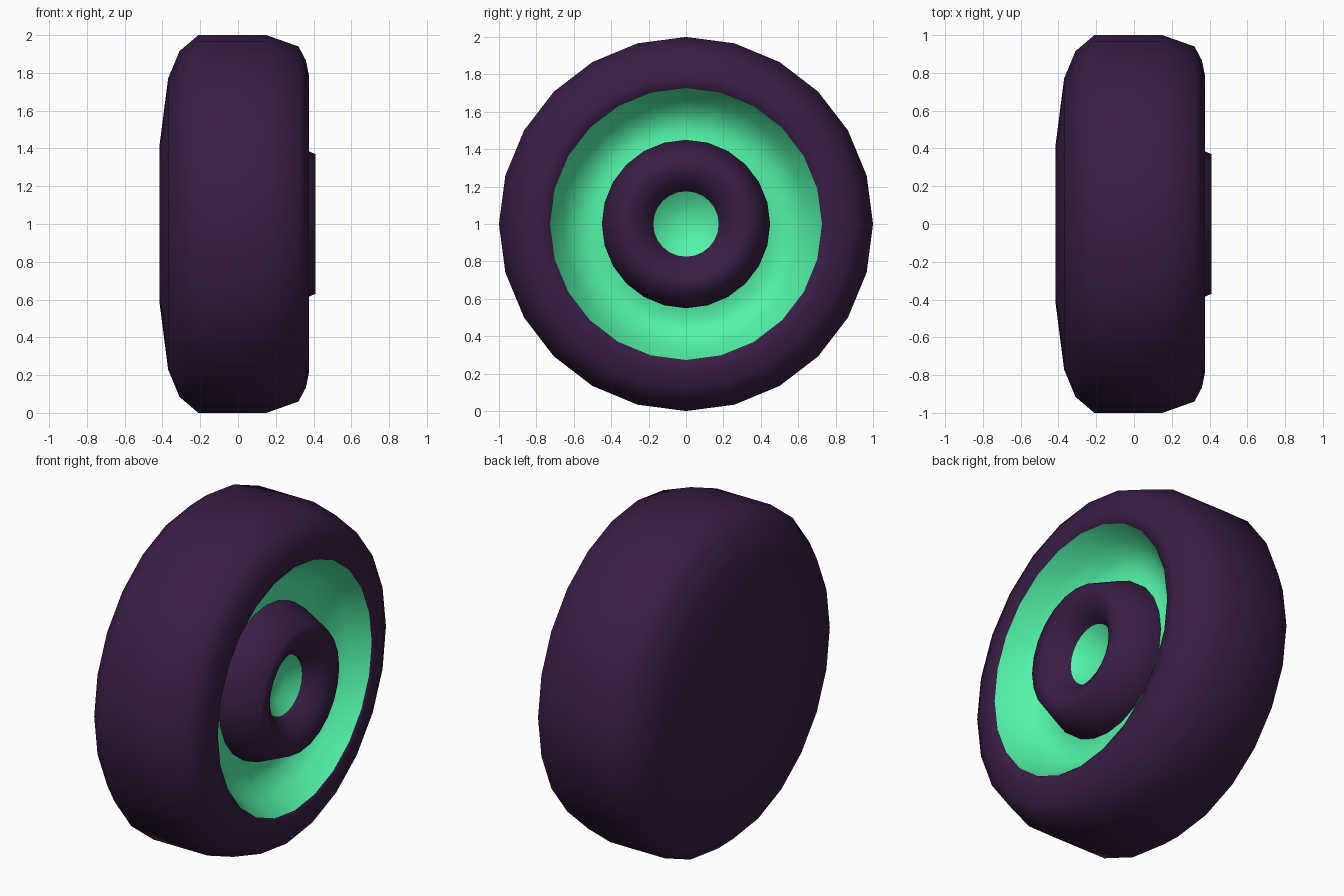
import bpy, bmesh
from math import sin, cos, tau

if "Cube" in bpy.data.objects:
    bpy.data.objects.remove(bpy.data.objects["Cube"])

SIDES = 24


def material(name, color):
    m = bpy.data.materials.new(name)
    m.diffuse_color = color
    m.use_nodes = True
    m.node_tree.nodes["Principled BSDF"].inputs["Base Color"].default_value = m.diffuse_color
    return m


def lathe(name, profile, mat):
    """Spin (x, radius) points around the wheel axle at z = 1."""
    bm = bmesh.new()
    rings = []
    for x, r in profile:
        n = 1 if r == 0 else SIDES
        rings.append([bm.verts.new((x, r * sin(tau * i / SIDES), 1 + r * cos(tau * i / SIDES)))
                      for i in range(n)])
    for a, b in zip(rings, rings[1:]):
        for i in range(SIDES):
            j = (i + 1) % SIDES
            quad = [a[i % len(a)], a[j % len(a)], b[j % len(b)], b[i % len(b)]]
            bm.faces.new(list(dict.fromkeys(quad)))
    bmesh.ops.recalc_face_normals(bm, faces=bm.faces)
    # open dishes must face outwards, along +x
    if sum(f.normal.x * f.calc_area() for f in bm.faces) < -0.01:
        bmesh.ops.reverse_faces(bm, faces=bm.faces)
    me = bpy.data.meshes.new(name)
    bm.to_mesh(me)
    bm.free()
    me.materials.append(mat)
    me.shade_smooth()
    ob = bpy.data.objects.new(name, me)
    bpy.context.collection.objects.link(ob)
    return ob


rubber = material("dark_purple", (0.042, 0.013, 0.060, 1))
green = material("mint_green", (0.085, 0.90, 0.39, 1))

# tyre with closed back, tucked in behind the rim
lathe("tyre", [(-0.415, 0), (-0.415, 0.42), (-0.37, 0.77), (-0.31, 0.915), (-0.21, 1.0),
               (0.15, 1.0), (0.32, 0.94), (0.36, 0.865), (0.375, 0.79), (0.375, 0.727),
               (0.08, 0.62), (0.08, 0)], rubber)
# concave rim dish
lathe("rim_dish", [(0.375, 0.727), (0.26, 0.66), (0.19, 0.58), (0.175, 0.50), (0.19, 0.44)], green)
# raised hub ring with a funnel-shaped front
lathe("hub_ring", [(0.15, 0.45), (0.22, 0.45), (0.41, 0.37), (0.41, 0.29), (0.36, 0.215),
                   (0.30, 0.175)], rubber)
# recessed axle cap
lathe("axle_cap", [(0.30, 0.175), (0.25, 0.10), (0.235, 0)], green)
